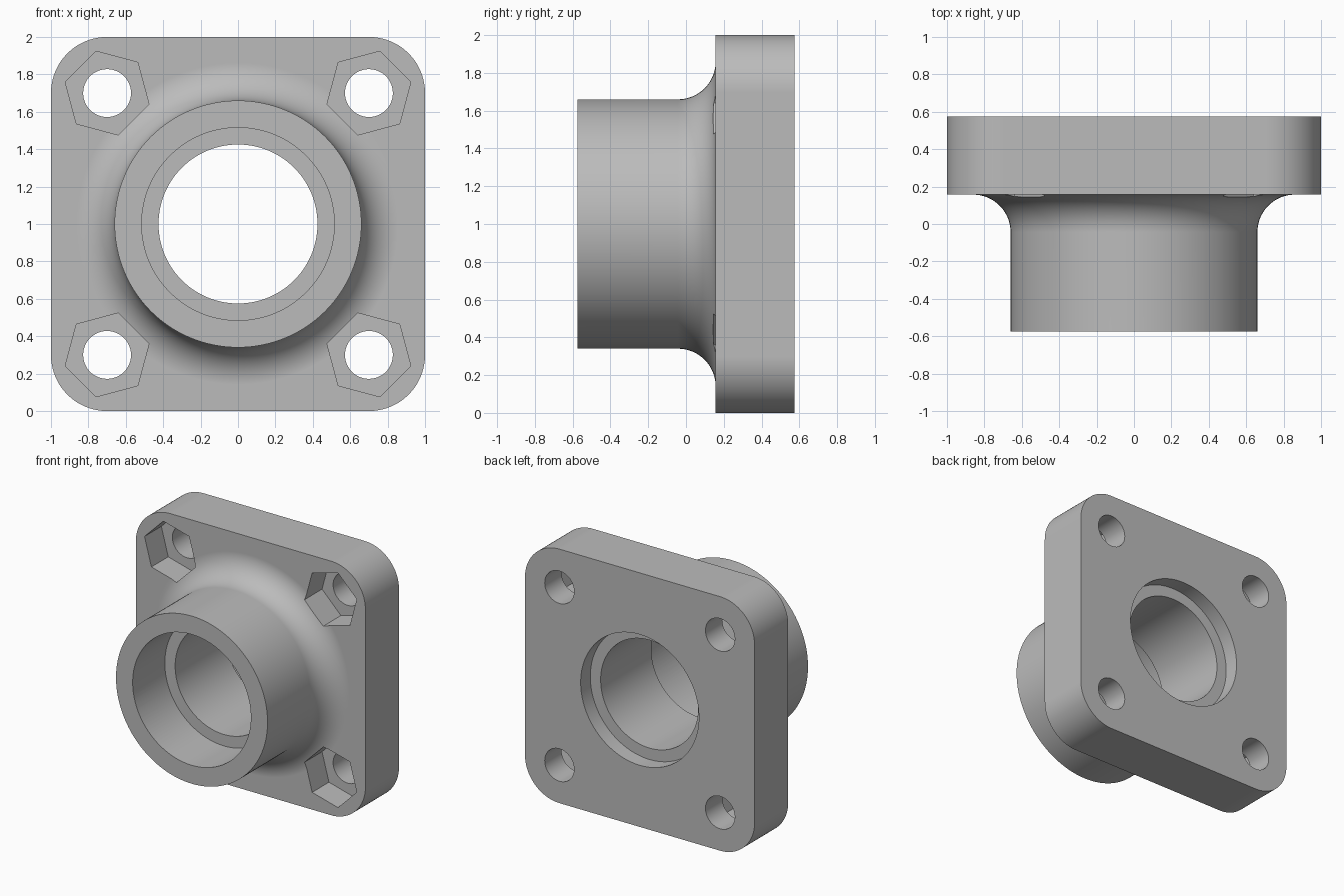
import bpy, bmesh
from math import pi, sin, cos, radians, atan2
from mathutils import Vector, Matrix

cube = bpy.data.objects.get("Cube")
if cube:
    bpy.data.objects.remove(cube, do_unlink=True)

MID = 1.0                       # height of the bore axis
FRONT, FACE, BACK = -0.575, 0.157, 0.575
HUB_R, FILLET = 0.66, 0.2

metal = bpy.data.materials.new("grey metal")
metal.use_nodes = True
grey = (0.5, 0.5, 0.5, 1)
metal.diffuse_color = grey
metal.node_tree.nodes["Principled BSDF"].inputs["Base Color"].default_value = grey


def finish(bm, name):
    bmesh.ops.remove_doubles(bm, verts=bm.verts, dist=1e-5)
    bmesh.ops.recalc_face_normals(bm, faces=bm.faces)
    mesh = bpy.data.meshes.new(name)
    bm.to_mesh(mesh)
    bm.free()
    mesh.materials.append(metal)
    obj = bpy.data.objects.new(name, mesh)
    bpy.context.collection.objects.link(obj)
    return obj


def lathe(name, profile, steps=128):
    """Spin (radius, y) points about the horizontal bore axis."""
    bm = bmesh.new()
    verts = [bm.verts.new((r, y, MID)) for r, y in profile]
    edges = [bm.edges.new(pair) for pair in zip(verts, verts[1:])]
    bmesh.ops.spin(bm, geom=verts + edges, cent=(0, 0, MID), axis=(0, 1, 0),
                   angle=2 * pi, steps=steps, use_duplicate=False)
    return finish(bm, name)


def prism(name, outline, y0, y1):
    """Extrude an (x, z) outline from y0 to y1."""
    bm = bmesh.new()
    face = bm.faces.new([bm.verts.new((x, y0, z)) for x, z in outline])
    out = bmesh.ops.extrude_face_region(bm, geom=[face])
    moved = [v for v in out["geom"] if isinstance(v, bmesh.types.BMVert)]
    bmesh.ops.translate(bm, verts=moved, vec=(0, y1 - y0, 0))
    return finish(bm, name)


def ring(x, z, radius, sides, start=0.0):
    return [(x + radius * cos(start + 2 * pi * i / sides),
             z + radius * sin(start + 2 * pi * i / sides)) for i in range(sides)]


def combine(target, other, operation):
    mod = target.modifiers.new(operation, "BOOLEAN")
    mod.operation, mod.object, mod.solver = operation, other, "EXACT"
    bpy.context.view_layer.objects.active = target
    bpy.ops.object.modifier_apply(modifier=mod.name)
    bpy.data.objects.remove(other, do_unlink=True)


# Square flange with rounded corners
corner, n = 0.3, 20
outline = []
for q, (sx, sz) in enumerate([(1, 1), (-1, 1), (-1, -1), (1, -1)]):
    for i in range(n + 1):
        a = (q + i / n) * pi / 2
        outline.append((sx * (1 - corner) + corner * cos(a),
                        MID + sz * (1 - corner) + corner * sin(a)))
body = prism("flange_with_hub", outline, FACE, BACK)

# Round hub flaring into the flange
flare = [(HUB_R + FILLET * (1 - cos(a)), FACE - FILLET + FILLET * sin(a))
         for a in (i / 20 * pi / 2 for i in range(21))]
hub = lathe("hub", [(0, FRONT), (HUB_R, FRONT)] + flare
            + [(HUB_R + FILLET, 0.3), (0, 0.3)])
combine(body, hub, "UNION")

# Bore with a deep front counterbore and a shallow rear recess
wide, narrow, front_step, rear_step = 0.515, 0.425, -0.175, BACK - 0.12
bore = lathe("bore", [(0, -1), (wide, -1), (wide, front_step), (narrow, front_step),
                      (narrow, rear_step), (wide, rear_step), (wide, 1), (0, 1)])
combine(body, bore, "DIFFERENCE")

# Bolt holes with hexagonal nut pockets, one flat towards the hub
for sx in (-1, 1):
    for sz in (-1, 1):
        x, z = sx * 0.7, MID + sz * 0.7
        turn = atan2(sz, sx) + radians(30)
        combine(body, prism("nut_pocket", ring(x, z, 0.232, 6, turn), -0.1, 0.366),
                "DIFFERENCE")
        combine(body, prism("bolt_hole", ring(x, z, 0.128, 48), 0.2, 1), "DIFFERENCE")

# Smooth curved walls, crisp edges
bpy.ops.object.select_all(action="DESELECT")
body.select_set(True)
bpy.context.view_layer.objects.active = body
bpy.ops.object.shade_smooth_by_angle(angle=radians(25))
weighted = body.modifiers.new("flat_face_normals", "WEIGHTED_NORMAL")
weighted.keep_sharp = True
